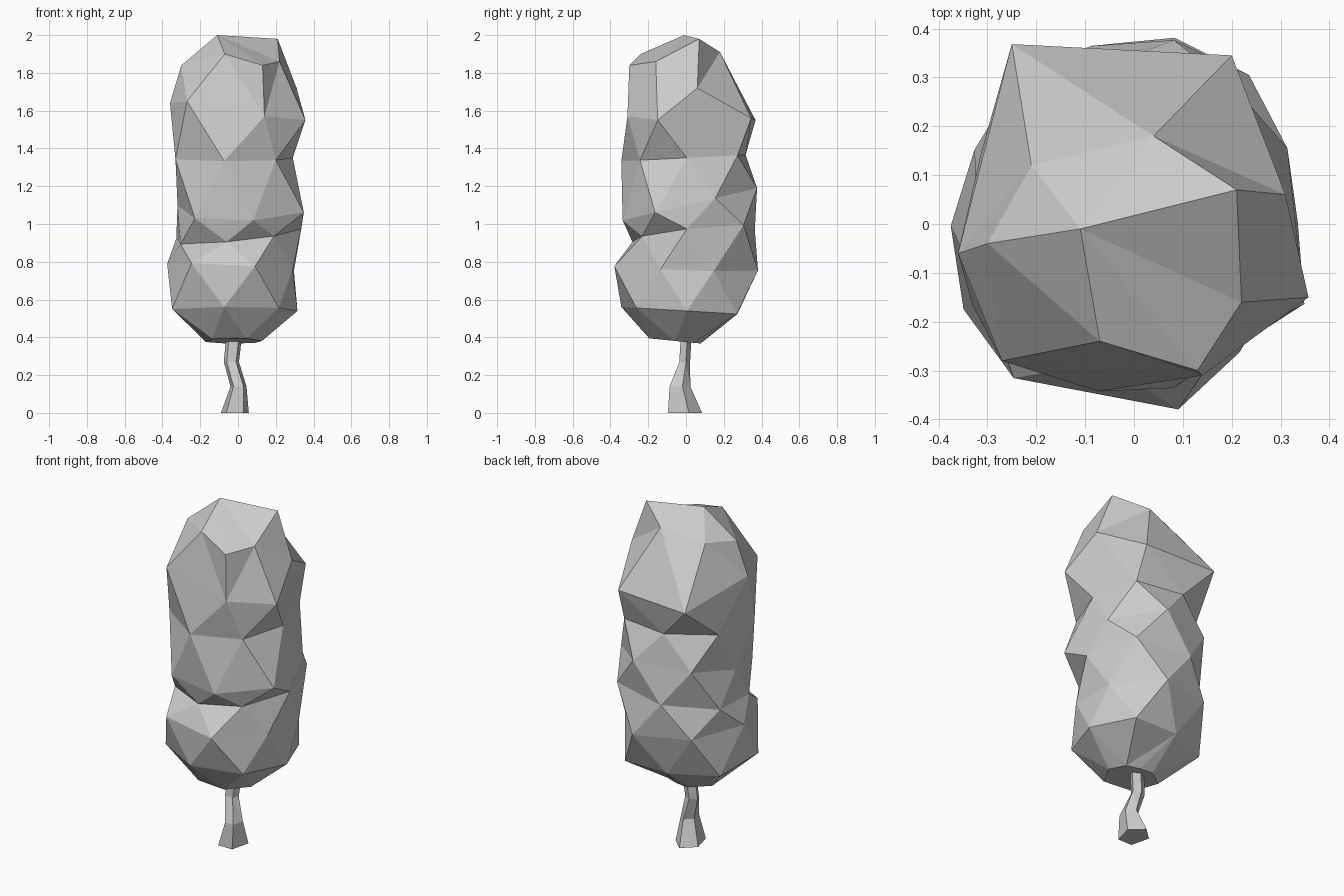
import bpy, bmesh
from math import cos, sin, radians, pi

if "Cube" in bpy.data.objects:
    bpy.data.objects.remove(bpy.data.objects["Cube"])


def oval(z, x0, x1, y0, y1, n=5, start=-126):
    """n-gon loop inside the given x and y extents."""
    return [((x0 + x1) / 2 + (x1 - x0) / 1.9 * cos(radians(start) + 2 * pi * i / n),
             (y0 + y1) / 2 + (y1 - y0) / 1.9 * sin(radians(start) + 2 * pi * i / n), z)
            for i in range(n)]


def lumpy(z, tilt_x, tilt_y, start, radii):
    """Loop of evenly spread spokes with uneven lengths, tilted in x and y."""
    pts = []
    for i, r in enumerate(radii):
        a = radians(start) + 2 * pi * i / len(radii)
        x, y = r * cos(a), r * sin(a)
        pts.append((x, y, z + tilt_x * x + tilt_y * y))
    return pts


def skin(name, rings, top=None):
    """Join stacked loops with triangles along the shorter diagonal, close the ends."""
    bm = bmesh.new()
    loops = [[bm.verts.new(p) for p in r] for r in rings]
    for a, b in zip(loops, loops[1:]):
        n = len(a)
        for i in range(n):
            j = (i + 1) % n
            if (a[i].co - b[j].co).length < (a[j].co - b[i].co).length:
                tris = (a[i], a[j], b[j]), (a[i], b[j], b[i])
            else:
                tris = (a[i], a[j], b[i]), (a[j], b[j], b[i])
            for t in tris:
                bm.faces.new(t)
    bm.faces.new(loops[0][::-1])
    last = loops[-1]
    if top:
        apex = bm.verts.new(top)
        for i in range(len(last)):
            bm.faces.new((last[i], last[(i + 1) % len(last)], apex))
    else:
        bm.faces.new(last)
    bmesh.ops.recalc_face_normals(bm, faces=bm.faces)
    me = bpy.data.meshes.new(name)
    bm.to_mesh(me)
    bm.free()
    ob = bpy.data.objects.new(name, me)
    bpy.context.collection.objects.link(ob)
    return ob


# Trunk: crooked five-sided stem with a flared foot
trunk = [(0, -.09, .057, -.11, .08), (.14, -.04, .045, -.095, .02),
         (.27, -.075, .005, -.04, .02), (.44, -.06, .025, -.03, .03)]
skin("trunk", [oval(*t) for t in trunk])

# Crown body: staggered lumpy rings (A and B are half a step apart)
A, B = -128, -102
rings = [lumpy(*r) for r in (
    (.375, 0, -.10, A, (.22, .20, .14, .10, .07, .10, .17)),
    (.54, 0, -.06, B, (.35, .34, .315, .34, .28, .36, .39)),
    (.77, -.05, -.03, A, (.40, .39, .32, .33, .39, .38, .375)),
    (.94, .10, .10, B, (.29, .30, .335, .385, .375, .36, .34)),
    (1.10, 0, .24, A, (.37, .345, .385, .35, .385, .38, .32)),
    (1.35, 0, .05, B, (.35, .315, .29, .345, .325, .345, .37)))]

# Crown shoulder and sloping cap
rings.append([(-.27, -.28, 1.65), (.14, -.31, 1.57), (.357, -.15, 1.55),
              (.31, .03, 1.76), (.20, .345, 1.56), (-.25, .368, 1.55),
              (-.36, -.06, 1.64)])
rings.append([(-.07, -.24, 1.90), (.13, -.30, 1.84), (.22, -.16, 1.86),
              (.21, .07, 1.98), (.04, .18, 1.91), (-.21, .12, 1.86),
              (-.30, -.04, 1.84)])
# mid-front vertices sit between shoulder spokes, so insert one extra loop pinch
rings[-2][3] = (.31, .06, 1.72)
skin("crown", rings, top=(-.11, -.01, 2.0))
